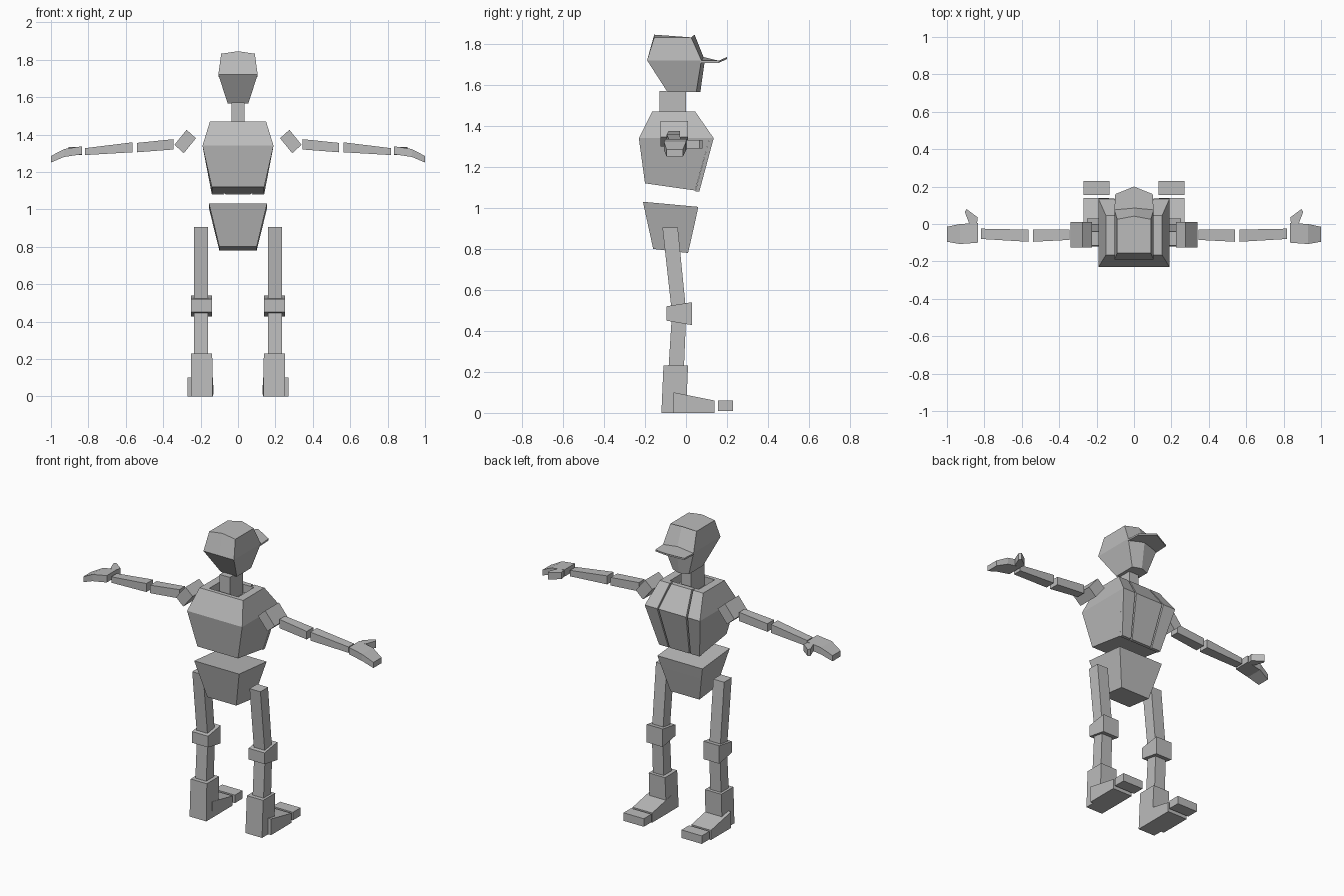
import bpy, bmesh

cube = bpy.data.objects.get("Cube")
if cube:
    bpy.data.objects.remove(cube, do_unlink=True)

grey = bpy.data.materials.new("plain grey")
grey.use_nodes = True
grey.diffuse_color = (0.5, 0.5, 0.5, 1)
grey.node_tree.nodes["Principled BSDF"].inputs["Base Color"].default_value = (0.5, 0.5, 0.5, 1)


def loft(name, rings, flip=1):
    """Skin a row of equal-sized point rings and cap both ends."""
    bm = bmesh.new()
    rows = [[bm.verts.new((x * flip, y, z)) for x, y, z in ring] for ring in rings]
    n = len(rows[0])
    for a, b in zip(rows, rows[1:]):
        for i in range(n):
            j = (i + 1) % n
            bm.faces.new((a[i], a[j], b[j], b[i]))
    bm.faces.new(rows[0])
    bm.faces.new(rows[-1])
    bmesh.ops.recalc_face_normals(bm, faces=bm.faces)
    mesh = bpy.data.meshes.new(name)
    bm.to_mesh(mesh)
    bm.free()
    mesh.materials.append(grey)
    obj = bpy.data.objects.new(name, mesh)
    bpy.context.collection.objects.link(obj)
    return obj


def level(x0, x1, y0, y1, z0, z1=None):
    """Rectangle seen from above; z0 at its y0 edge, z1 at its y1 edge."""
    z1 = z0 if z1 is None else z1
    return [(x0, y0, z0), (x1, y0, z0), (x1, y1, z1), (x0, y1, z1)]


def upright(x, y0, y1, z0, z1):
    """Rectangle across the arm at one x."""
    return [(x, y0, z0), (x, y1, z0), (x, y1, z1), (x, y0, z1)]


def pair(name, rings):
    """Build a part on both sides of the body."""
    loft("left_" + name, rings, 1)
    loft("right_" + name, rings, -1)


# Head: six-sided rings with a ridge along the middle
def head_ring(w, back, front, peak, z_side, z_mid):
    return [(-w, back, z_side), (0, back, z_mid), (w, back, z_side),
            (w, front, z_side), (0, peak, z_mid), (-w, front, z_side)]


loft("head", [head_ring(0.055, -0.09, 0.05, 0.07, 1.565, 1.565),
              head_ring(0.105, -0.19, 0.075, 0.092, 1.72, 1.72),
              head_ring(0.09, -0.155, 0.025, 0.042, 1.832, 1.845)])

# Cap visor: thin folded plate
loft("visor", [
    [(-0.105, 0.07, z), (-0.1, 0.16, z), (0, 0.2, z + 0.018),
     (0.1, 0.16, z), (0.105, 0.07, z), (0, 0.085, z + 0.018)]
    for z in (1.708, 1.718)])

loft("neck", [level(-0.035, 0.035, -0.13, 0, 1.42),
              level(-0.035, 0.035, -0.13, 0, 1.57)])

# Chest shell with an open collar
loft("chest", [level(-0.14, 0.14, -0.2, 0.045, 1.12, 1.085),
               level(-0.19, 0.19, -0.23, 0.115, 1.34),
               level(-0.15, 0.15, -0.165, 0.025, 1.47),
               level(-0.1, 0.1, -0.14, 0.015, 1.47),
               level(-0.1, 0.1, -0.14, 0.015, 1.42)])


# Chest plates following the bend of the chest
def plate_rings(spans):
    profile = ((0.045, 0.065, 1.08), (0.115, 0.135, 1.34), (0.025, 0.045, 1.47))
    return [level(a, b, y0, y1, z) for (a, b), (y0, y1, z) in zip(spans, profile)]


loft("centre_chest_plate", plate_rings([(-0.068, 0.068), (-0.095, 0.095), (-0.07, 0.07)]))
pair("chest_plate", plate_rings([(0.076, 0.14), (0.105, 0.19), (0.08, 0.15)]))

# Pelvis with a belt band at the top
loft("pelvis", [level(-0.1, 0.1, -0.16, 0.01, 0.8, 0.78),
                level(-0.138, 0.138, -0.195, 0.045, 0.96, 0.935),
                level(-0.155, 0.155, -0.21, 0.06, 1.03, 1.005)])

# Arms
pair("shoulder", [[(x, y, z) for x, z in ((0.275, 1.425), (0.225, 1.38),
                                          (0.29, 1.3), (0.34, 1.345))]
                  for y in (-0.125, 0.01)])
pair("upper_arm", [upright(0.345, -0.085, -0.03, 1.32, 1.375),
                   upright(0.54, -0.095, -0.03, 1.305, 1.355)])
pair("forearm", [upright(0.565, -0.095, -0.03, 1.305, 1.358),
                 upright(0.818, -0.08, -0.025, 1.29, 1.327)])
pair("hand", [upright(0.835, -0.1, 0.005, 1.294, 1.337),
              upright(0.93, -0.107, 0, 1.28, 1.322),
              upright(1.0, -0.095, -0.015, 1.25, 1.285)])
pair("thumb", [[(x, y, z) for x, y in ((0.84, 0), (0.835, 0.035), (0.895, 0.08),
                                       (0.905, 0.065), (0.88, 0))]
               for z in (1.29, 1.332)])

# Legs
pair("thigh", [level(0.16, 0.235, -0.07, 0, 0.5),
               level(0.16, 0.235, -0.115, -0.04, 0.905)])
pair("knee", [level(0.14, 0.25, -0.095, 0.03, 0.45, 0.428),
              level(0.14, 0.25, -0.095, 0.03, 0.52, 0.54)])
pair("shin", [level(0.16, 0.235, -0.085, -0.01, 0.22),
              level(0.16, 0.235, -0.07, 0, 0.46)])
pair("ankle", [level(0.135, 0.25, -0.12, 0, 0),
               level(0.138, 0.25, -0.11, 0.01, 0.23)])

# Feet
pair("foot", [level(0.135, 0.27, -0.06, 0.14, 0),
              level(0.135, 0.27, -0.06, 0.14, 0.1, 0.06)])
pair("toe", [level(0.13, 0.27, 0.155, 0.23, 0.01),
             level(0.13, 0.27, 0.155, 0.23, 0.06)])
